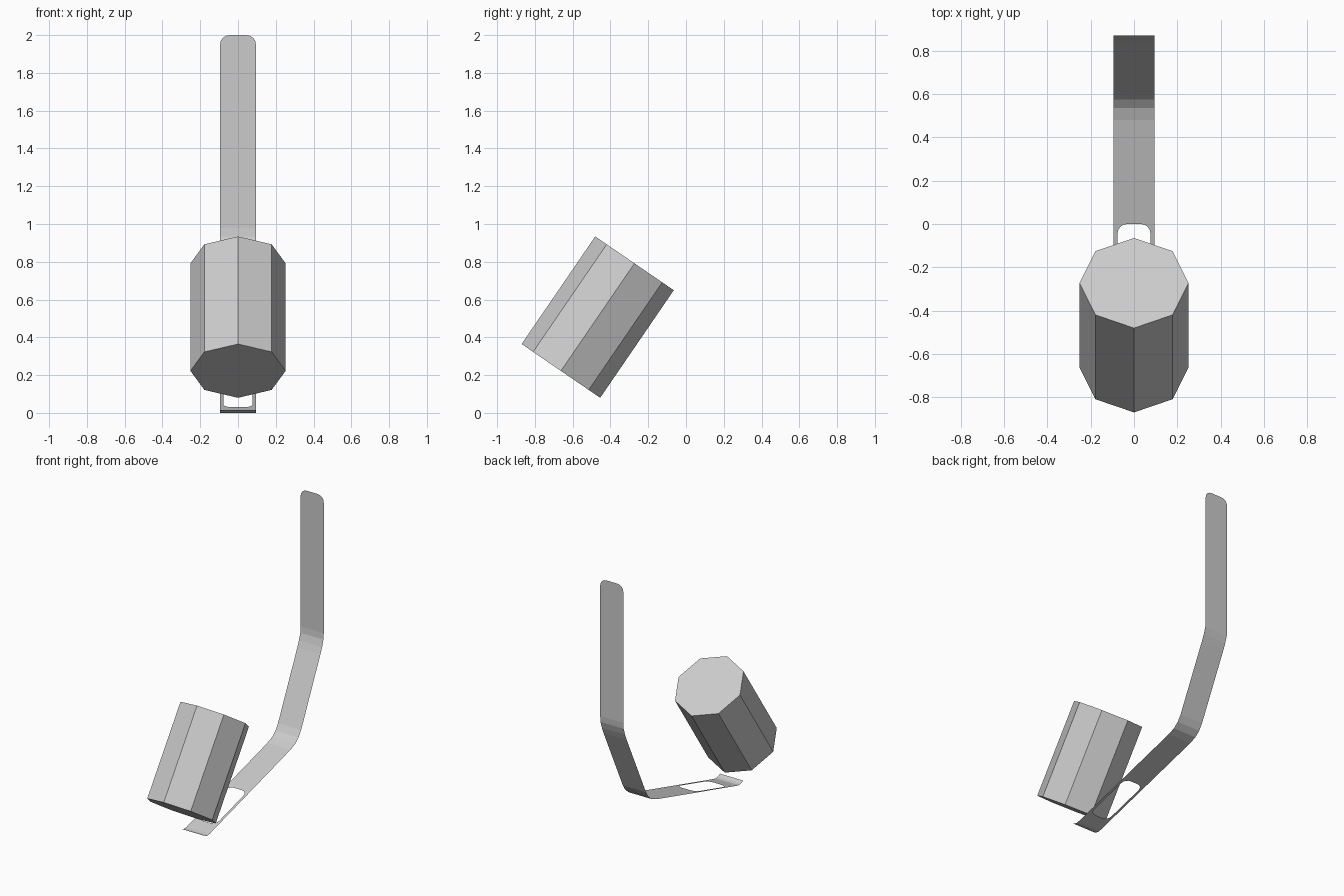
import bpy, bmesh, math
from mathutils import Matrix, Vector

if "Cube" in bpy.data.objects:
    bpy.data.objects.remove(bpy.data.objects["Cube"])


def add_object(name, bm):
    mesh = bpy.data.meshes.new(name)
    bm.to_mesh(mesh)
    bm.free()
    obj = bpy.data.objects.new(name, mesh)
    bpy.context.collection.objects.link(obj)
    return obj


def rounded_rect(x, s0, s1, r0, r1, steps=4):
    """Outline from s0 to s1 with half width x and corner radii per end."""
    pts = []
    for sx, s, r, start in ((1, s0, r0, -90), (1, s1, r1, 0), (-1, s1, r1, 90), (-1, s0, r0, 180)):
        cx, cs = sx * (x - r), s + (r if s == s0 else -r)
        for i in range(steps + 1 if r else 1):
            a = math.radians(start + 90 * i / steps)
            pts.append((cx + r * math.cos(a), cs + r * math.sin(a)))
    return pts


# Octagonal block, leaning back
bm = bmesh.new()
tilt = Matrix.Rotation(-math.atan2(0.39, 0.57), 4, 'X')
bmesh.ops.create_cone(bm, cap_ends=True, segments=8, radius1=0.252, radius2=0.252, depth=0.69,
                      matrix=Matrix.Translation((0, -0.4675, 0.507)) @ tilt)
add_object("octagonal_block", bm)

# Side profile of the bent strip (y, z)
profile = [Vector(p) for p in (
    (-0.535, 0.016), (-0.51, 0.004), (-0.49, 0.0), (-0.465, 0.004), (-0.44, 0.011),
    (0.48, 0.265), (0.535, 0.287), (0.575, 0.32), (0.605, 0.365),
    (0.83, 0.838), (0.85, 0.885), (0.866, 0.935), (0.87, 0.98), (0.87, 2.0))]
dist = [0.0]
for a, b in zip(profile, profile[1:]):
    dist.append(dist[-1] + (b - a).length)


def on_profile(s):
    for i in range(len(dist) - 1):
        if s <= dist[i + 1] or i == len(dist) - 2:
            t = (s - dist[i]) / (dist[i + 1] - dist[i])
            return profile[i].lerp(profile[i + 1], t)


def length_at_y(y):
    t = (y - profile[4].x) / (profile[5].x - profile[4].x)
    return dist[4] + t * (dist[5] - dist[4])


# Flat strip with a rounded slot, cut at the bends and then folded
bm = bmesh.new()
for loop in (rounded_rect(0.095, 0, dist[-1], 0, 0.05),
             rounded_rect(0.076, length_at_y(-0.37), length_at_y(0), 0.045, 0.045)):
    vs = [bm.verts.new((x, s, 0)) for x, s in loop]
    for i, v in enumerate(vs):
        bm.edges.new((v, vs[(i + 1) % len(vs)]))
bmesh.ops.triangle_fill(bm, edges=bm.edges[:], use_beauty=True, normal=(0, 0, 1))
for s in dist[1:-1]:
    bmesh.ops.bisect_plane(bm, geom=bm.verts[:] + bm.edges[:] + bm.faces[:],
                           plane_co=(0, s, 0), plane_no=(0, 1, 0))
for v in bm.verts:
    p = on_profile(v.co.y)
    v.co = (v.co.x, p.x, p.y)
add_object("bent_strip", bm)
